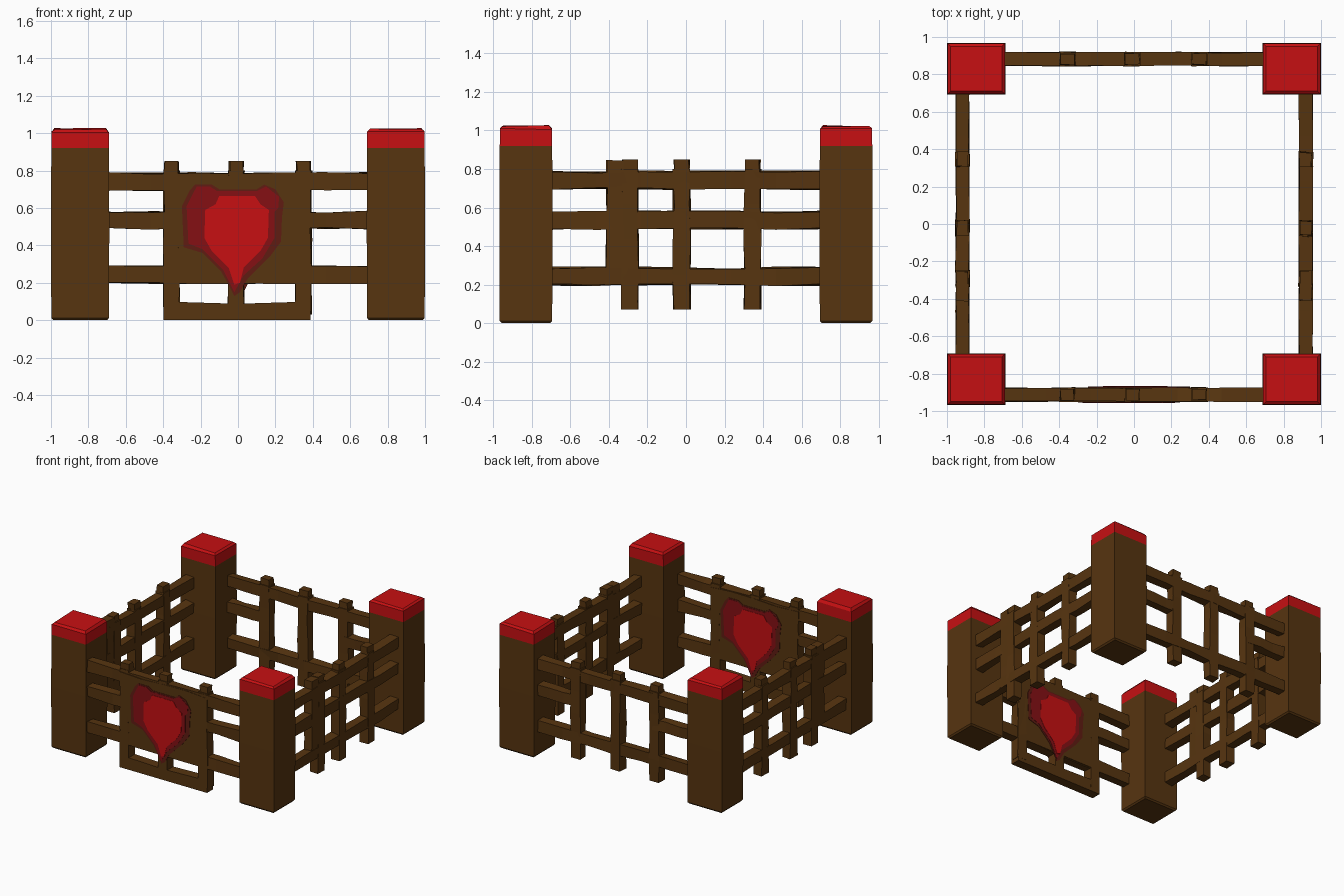
import bpy, bmesh, random
from mathutils import Vector

if "Cube" in bpy.data.objects:
    bpy.data.objects.remove(bpy.data.objects["Cube"])

random.seed(4)


def material(name, rgb):
    m = bpy.data.materials.new(name)
    m.diffuse_color = (*rgb, 1)
    m.use_nodes = True
    m.node_tree.nodes["Principled BSDF"].inputs["Base Color"].default_value = m.diffuse_color
    return m


BROWN = material("brown wood", (0.095, 0.035, 0.005))
RED = material("bright red", (0.57, 0.005, 0.006))
DARK = material("dark red", (0.235, 0.005, 0.007))
MAROON = material("maroon", (0.115, 0.012, 0.006))


def finish(bm, name, *mats):
    bmesh.ops.recalc_face_normals(bm, faces=bm.faces)
    me = bpy.data.meshes.new(name)
    bm.to_mesh(me)
    bm.free()
    for m in mats:
        me.materials.append(m)
    ob = bpy.data.objects.new(name, me)
    bpy.context.collection.objects.link(ob)
    return ob


# Each side maps (u along, o outward, z) to world space
SIDES = {
    "front": lambda u, o, z: Vector((u, -0.912 - o, z)),
    "back": lambda u, o, z: Vector((u, 0.882 + o, z)),
    "right": lambda u, o, z: Vector((0.918 + o, u, z)),
    "left": lambda u, o, z: Vector((-0.917 - o, u, z)),
}


def beam(name, side, a, b, width, depth=0.07, segs=3, rough=0.007):
    """Rough-hewn bar from a=(u,z) to b=(u,z), lofted from uneven rectangles."""
    place = SIDES[side]
    a, b = Vector(a), Vector(b)
    d = (b - a).normalized()
    n = Vector((-d.y, d.x))
    bm = bmesh.new()
    rings = []
    for i in range(segs + 1):
        c = a.lerp(b, i / segs)
        ring = []
        for sw, so in ((-1, -1), (1, -1), (1, 1), (-1, 1)):
            p = c + n * sw * (width / 2 + random.uniform(-rough, rough))
            o = so * (depth / 2 + random.uniform(-rough, rough) * 0.6)
            ring.append(bm.verts.new(place(p.x, o, p.y)))
        rings.append(ring)
    for r, s in zip(rings, rings[1:]):
        for k in range(4):
            bm.faces.new((r[k], r[(k + 1) % 4], s[(k + 1) % 4], s[k]))
    bm.faces.new(rings[0])
    bm.faces.new(rings[-1])
    return finish(bm, name, BROWN)


def plate(name, outline, mat, inner, outer, flip=1):
    """Flat extruded outline on the front side."""
    bm = bmesh.new()
    place = SIDES["front"]
    vs = [bm.verts.new(place(u * flip, inner, z)) for u, z in outline]
    f = bm.faces.new(vs)
    ext = bmesh.ops.extrude_face_region(bm, geom=[f])["geom"]
    moved = [v for v in ext if isinstance(v, bmesh.types.BMVert)]
    bmesh.ops.translate(bm, verts=moved, vec=(0, inner - outer, 0))
    return finish(bm, name, mat)


# Corner posts with red painted tops
for sx in (-1, 1):
    for sy in (-1, 1):
        bm = bmesh.new()
        rings = []
        for z, g in ((0, 0.012), (0.012, 0.002), (0.5, 0.0), (0.92, 0.002), (1.01, 0.003), (1.026, 0.018)):
            ring = []
            for x, y in ((1 - g, 0.968 - g), (0.688 + g, 0.968 - g), (0.688 + g, 0.692 + g), (1 - g, 0.692 + g)):
                dz = random.uniform(-0.008, 0.002) if z > 1.0 else 0
                ring.append(bm.verts.new((sx * x, sy * y, z + dz)))
            rings.append(ring)
        for r, s in zip(rings, rings[1:]):
            for k in range(4):
                bm.faces.new((r[k], r[(k + 1) % 4], s[(k + 1) % 4], s[k]))
        bm.faces.new(rings[0])
        bm.faces.new(rings[-1])
        for f in bm.faces:
            f.material_index = int(f.calc_center_median().z > 0.92)
        finish(bm, "corner_post", BROWN, RED)

# Horizontal rails
for side in SIDES:
    for z in (0.742, 0.535, 0.243):
        if side == "back" and z == 0.535:
            # The back middle rail only joins the posts to the outer pickets
            for s in (-1, 1):
                beam("back_rail_stub", side, (s * 0.7, z), (s * 0.34, z), 0.085)
        else:
            beam(side + "_rail", side, (-0.7, z), (0.7, z), 0.088, segs=6)

# Upright pickets
for side in SIDES:
    for u in ((-0.355, -0.01, 0.35) if side in ("front", "back") else (-0.29, -0.022, 0.345)):
        w = 0.085 if side != "front" else 0.08
        bottom = 0.03 if side == "front" else 0.07
        beam(side + "_picket", side, (u, bottom), (u, 0.80), w, 0.074, 4, 0.006)
        beam(side + "_picket_tip", side, (u, 0.79), (u, 0.85), w - 0.008, 0.06, 1, 0.005)
    if side in ("left", "right"):
        # Second upright doubled against the first one
        beam(side + "_double_picket", side, (-0.37, 0.205), (-0.365, 0.845), 0.09, 0.068, 4, 0.006)

# Front panel with sill
HALF = 0.039
plate("front_panel", [(-0.398, 0.2), (-0.39, 0.5), (-0.4, 0.775), (-0.2, 0.765), (0, 0.775),
                      (0.2, 0.778), (0.39, 0.765), (0.385, 0.5), (0.395, 0.2)], BROWN, -HALF, HALF)
plate("front_sill", [(-0.398, 0.0), (-0.398, 0.1), (0.0, 0.088), (0.388, 0.1), (0.388, 0.0)],
      BROWN, -HALF, HALF)
for u in (-0.355, -0.01, 0.35):
    plate("front_panel_leg", [(u - 0.043, 0.05), (u - 0.043, 0.21), (u + 0.04, 0.21), (u + 0.04, 0.05)],
          BROWN, -HALF, HALF)

# Painted heart: layered thin plates on both faces of the panel
OUTER = [(-0.02, 0.13), (-0.05, 0.19), (-0.09, 0.26), (-0.19, 0.36), (-0.29, 0.39), (-0.3, 0.61),
         (-0.26, 0.69), (-0.23, 0.725), (-0.14, 0.725), (-0.1, 0.70), (0.1, 0.70), (0.14, 0.725),
         (0.2, 0.70), (0.245, 0.63), (0.235, 0.55), (0.23, 0.42), (0.17, 0.34), (0.05, 0.22), (0.01, 0.15)]
MIDDLE = [(-0.02, 0.15), (-0.08, 0.27), (-0.19, 0.38), (-0.265, 0.41), (-0.275, 0.61), (-0.24, 0.68),
          (-0.22, 0.715), (-0.15, 0.715), (-0.11, 0.69), (0.1, 0.69), (0.15, 0.715), (0.22, 0.66),
          (0.215, 0.6), (0.195, 0.58), (0.195, 0.44), (0.13, 0.33), (0.03, 0.24)]
INNER = [(-0.02, 0.19), (-0.05, 0.28), (-0.14, 0.37), (-0.18, 0.44), (-0.175, 0.59), (-0.12, 0.62),
         (-0.10, 0.665), (0.09, 0.665), (0.12, 0.62), (0.165, 0.59), (0.16, 0.44), (0.12, 0.37),
         (0.03, 0.28), (0.01, 0.2)]
for label, outline, mat, t in (("heart_border", OUTER, MAROON, 0.003),
                               ("heart_rim", MIDDLE, DARK, 0.005),
                               ("heart_center", INNER, RED, 0.007)):
    plate(label + "_outside", outline, mat, HALF - 0.001, HALF + t)
    plate(label + "_inside", outline, mat, -HALF + 0.001, -HALF - t, -1)
